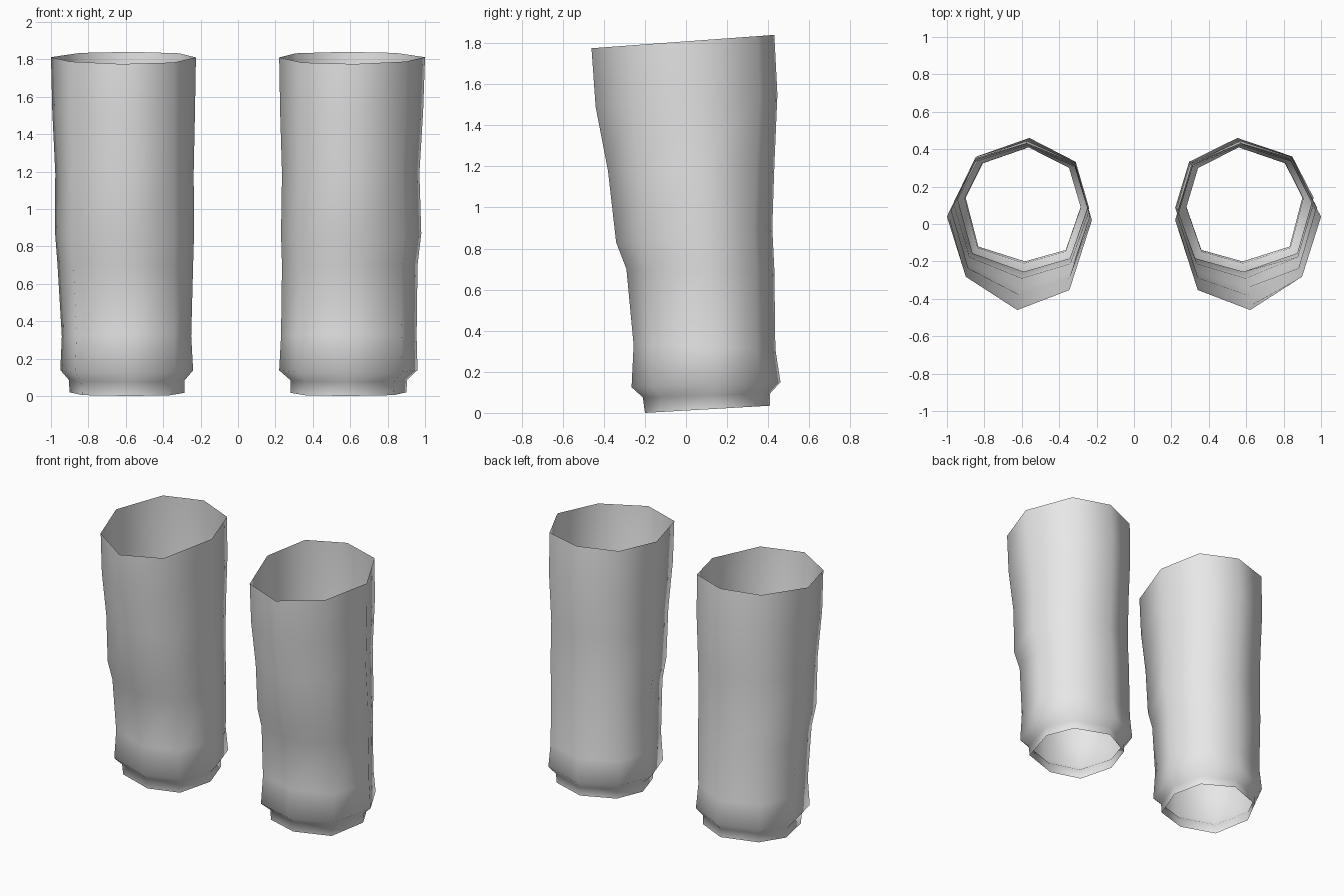
import bpy, bmesh, math

cube = bpy.data.objects.get("Cube")
if cube:
    bpy.data.objects.remove(cube, do_unlink=True)

grey = bpy.data.materials.new("light_grey")
grey.use_nodes = True
grey.diffuse_color = (0.8, 0.8, 0.8, 1)
grey.node_tree.nodes["Principled BSDF"].inputs["Base Color"].default_value = (0.8, 0.8, 0.8, 1)

# Uneven octagon: u runs inner (-1) to outer (1), v runs front (0) to back (1)
CUFF = [(0.03, 0), (0.74, .2), (1, .56), (.6, .91), (-.1, 1), (-.77, .88), (-1, .54), (-.69, .12)]
ANKLE = [(-.03, 0), (.78, .13), (1, .56), (.7, .86), (-.1, 1), (-.8, .82), (-1, .48), (-.74, .1)]

# Rings from ankle to cuff: z front, z back, y front, y back
RINGS = [(0, .035, -.2, .41), (.075, .095, -.21, .41), (.125, .15, -.265, .46),
         (.33, .31, -.255, .435), (.7, .7, -.29, .43), (.83, .9, -.34, .42),
         (1.18, 1.2, -.38, .43), (1.49, 1.55, -.44, .445), (1.775, 1.84, -.46, .43)]

# Inner and outer x of each ring
LEFT_X = [(.28, .9), (.28, .905), (.22, .96), (.23, .955), (.235, .96),
          (.23, .98), (.235, .97), (.225, .99), (.22, 1)]
RIGHT_X = [(.285, .9), (.285, .905), (.24, .95), (.25, .942), (.24, .965),
           (.235, .978), (.237, .977), (.23, .993), (.225, 1)]


def leg_tube(name, side, widths):
    """Open tapered tube skinned through the rings."""
    bm = bmesh.new()
    rows = []
    for (zf, zb, yf, yb), (x_in, x_out) in zip(RINGS, widths):
        t = zf / RINGS[-1][0]
        row = []
        for (u0, v0), (u1, v1) in zip(ANKLE, CUFF):
            u, v = u0 + (u1 - u0) * t, v0 + (v1 - v0) * t
            x = (x_in + x_out) / 2 + u * (x_out - x_in) / 2
            row.append(bm.verts.new((side * x, yf + (yb - yf) * v, zf + (zb - zf) * v)))
        rows.append(row)
    for low, high in zip(rows, rows[1:]):
        for i in range(8):
            j = (i + 1) % 8
            quad = [low[i], low[j], high[j], high[i]]
            bm.faces.new(quad if side > 0 else quad[::-1])
    for f in bm.faces:
        f.smooth = True
    mesh = bpy.data.meshes.new(name)
    bm.to_mesh(mesh)
    bm.free()
    mesh.materials.append(grey)
    obj = bpy.data.objects.new(name, mesh)
    bpy.context.collection.objects.link(obj)
    return obj


leg_tube("left_leg_tube", 1, LEFT_X)
leg_tube("right_leg_tube", -1, RIGHT_X)
